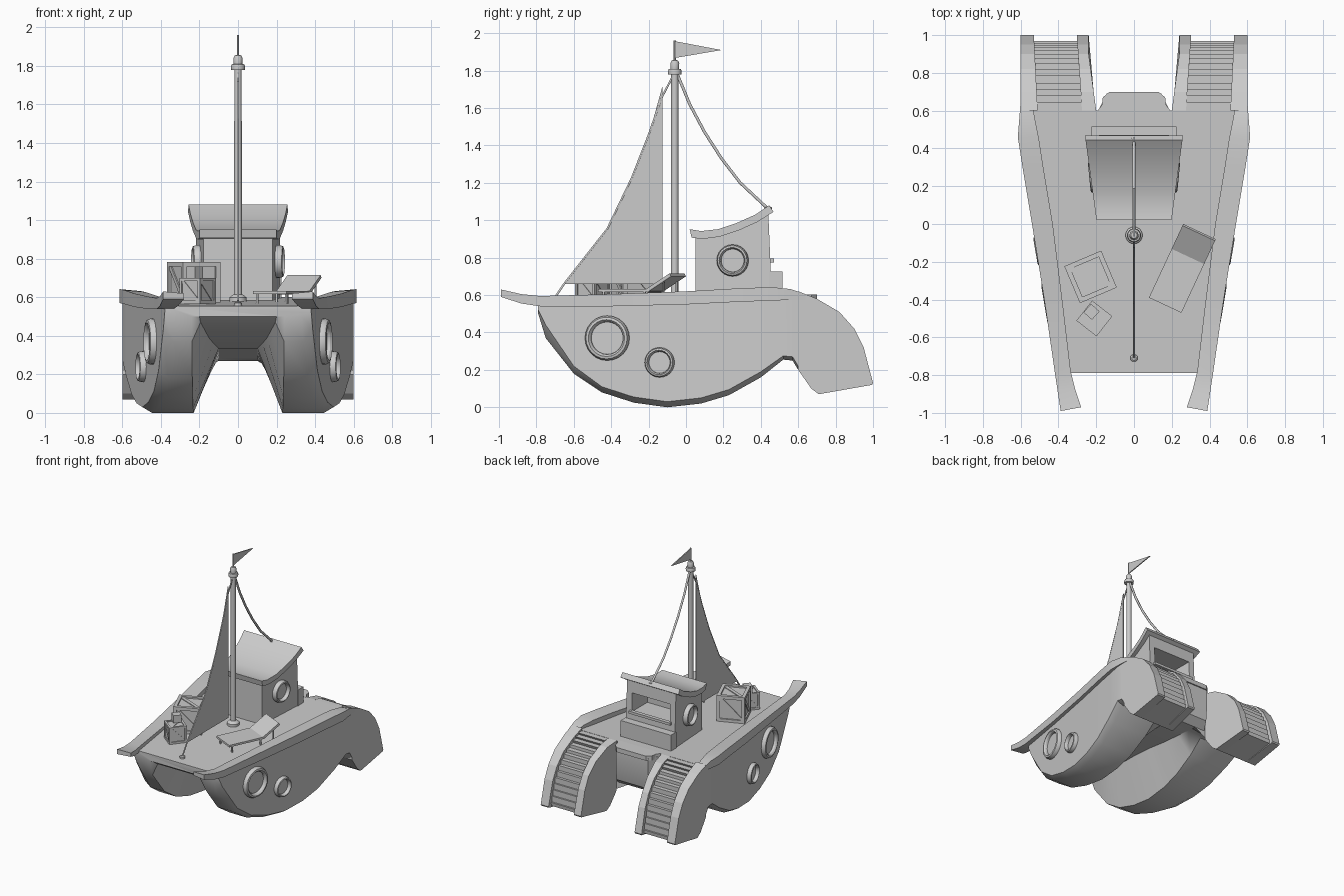
import bpy, bmesh
from math import radians, cos, sin, pi, atan2, hypot
from mathutils import Matrix, Vector

if "Cube" in bpy.data.objects:
    bpy.data.objects.remove(bpy.data.objects["Cube"])


def finish(name, bm, smooth=False):
    bmesh.ops.recalc_face_normals(bm, faces=bm.faces)
    me = bpy.data.meshes.new(name)
    bm.to_mesh(me)
    bm.free()
    ob = bpy.data.objects.new(name, me)
    bpy.context.collection.objects.link(ob)
    bpy.ops.object.select_all(action='DESELECT')
    ob.select_set(True)
    bpy.context.view_layer.objects.active = ob
    if smooth:
        bpy.ops.object.shade_smooth_by_angle(angle=radians(32))
    return ob


def loft(name, rings, smooth=True, closed=True):
    bm = bmesh.new()
    vs = [[bm.verts.new(p) for p in r] for r in rings]
    n = len(vs[0])
    for a, b in zip(vs, vs[1:]):
        for i in range(n):
            bm.faces.new((a[i], a[(i + 1) % n], b[(i + 1) % n], b[i]))
    if closed:
        bm.faces.new(vs[0])
        bm.faces.new(vs[-1])
    return finish(name, bm, smooth)


def prism(name, pts, lo, hi, smooth=False):
    """Side profile (y, z) extruded between the widths lo(y) and hi(y)."""
    return loft(name, [[(f(y), y, z) for y, z in pts] for f in (lo, hi)], smooth)


def lathe(name, prof, loc, axis=(0, 0, 1), n=24):
    m = Matrix.Translation(loc) @ Vector(axis).to_track_quat('Z', 'Y').to_matrix().to_4x4()
    rings = [[m @ Vector((r * cos(2 * pi * i / n), r * sin(2 * pi * i / n), z))
              for i in range(n)] for r, z in prof]
    return loft(name, rings)


def add_box(bm, m, c, s, rot=None):
    t = m @ Matrix.Translation(c) @ (rot or Matrix())
    bmesh.ops.create_cube(bm, size=1, matrix=t @ Matrix.Diagonal((*s, 1)))


def box(name, c, s):
    bm = bmesh.new()
    add_box(bm, Matrix(), c, s)
    return finish(name, bm)


def rope(name, pts, r):
    cu = bpy.data.curves.new(name, 'CURVE')
    cu.dimensions = '3D'
    cu.bevel_depth, cu.bevel_resolution, cu.use_fill_caps = r, 1, True
    sp = cu.splines.new('POLY')
    sp.points.add(len(pts) - 1)
    for p, (y, z) in zip(sp.points, pts):
        p.co = (0, y, z, 1)
    ob = bpy.data.objects.new(name, cu)
    bpy.context.collection.objects.link(ob)
    bpy.ops.object.select_all(action='DESELECT')
    ob.select_set(True)
    bpy.context.view_layer.objects.active = ob
    bpy.ops.object.convert(target='MESH')


# Twin hull: keel height, chine height and tunnel roof along y
rows = [(-.79, .50, .02, .50), (-.75, .37, .07, .47), (-.60, .18, .04, .43), (-.45, .08, .03, .39),
        (-.28, .025, .03, .36), (-.10, 0, .03, .335), (.08, .02, .03, .32), (.23, .065, .03, .30),
        (.40, .16, .03, .285), (.52, .255, .02, .275), (.57, .25, .02, .27), (.60, .20, .02, .27)]
wall = lambda y: min(.60, .38 + .168 * (y + .79))
rings = []
for y, zb, c, zc in rows:
    xo, t = wall(y), (y + .79) / 1.39
    zc, zd = max(zc, zb), .555 + .045 * t
    half = [(.2 - .1 * min(1, t * 2), zc), (.24 - .02 * t, zb), (xo - .05, zb), (xo, zb + c), (xo, zd)]
    rings.append([(x, y, z) for x, z in half] + [(-x, y, z) for x, z in reversed(half)])
loft("hull", rings)

# Middle of the stern with its lip
tap = lambda y: .19 - .05 * max(0, y - .6) / .1
prism("stern_middle", [(.6, .27), (.66, .32), (.69, .45), (.69, .58), (.6, .58)],
      lambda y: -tap(y), tap, True)
loft("stern_lip", [[(-.2, .59, z), (.2, .59, z), (.17, .63, z), (.165, .67, z), (.13, .7, z),
                    (-.13, .7, z), (-.165, .67, z), (-.17, .63, z)] for z in (.565, .602)], False)

# Stern pods with recessed stairs
arc = [(.6, .62), (.7, .58), (.82, .51), (.9, .42), (.95, .32), (1.0, .13)]
under = [(.995, .12), (.71, .07), (.67, .1), (.6, .2)]


def arc_at(t):
    seg = [hypot(b[0] - a[0], b[1] - a[1]) for a, b in zip(arc, arc[1:])]
    d = t * sum(seg)
    for a, b, l in zip(arc, arc[1:], seg):
        if d <= l + 1e-6:
            return a[0] + (b[0] - a[0]) * d / l, a[1] + (b[1] - a[1]) * d / l
        d -= l


steps = []
N = 14
for i in range(N):
    (ya, za), (yb, zb) = arc_at(i / N), arc_at((i + 1) / N)
    k = .03 * min(1, i / 3)
    steps += [(ya - k, za - .022), (yb - k, za - .022)]
steps.append((.965, .125))
for s, side in ((1, "right"), (-1, "left")):
    x_in = lambda y: s * (.20 + .04 * min(1, (y - .6) / .3))
    a = lambda y: s * (.275 + .07 * (y - .6))
    b = lambda y: s * (.51 + .05 * (y - .6))
    prism(side + "_pod_inner_wall", [(.6, .60)] + arc[1:] + under, x_in, a, False)
    prism(side + "_pod_outer_wall", arc + under, b, lambda y: s * .6, False)
    prism(side + "_pod_stairs", steps + under[1:], a, b)

    # Gunwale running past the bow
    rail = [(-.99, .28, .388, .59, .63), (-.88, .31, .405, .555, .605), (-.78, .335, .42, .54, .595),
            (-.4, .38, .475, .54, .605), (0, .43, .54, .55, .62), (.3, .48, .59, .565, .637),
            (.46, .505, .615, .57, .642), (.56, .525, .607, .575, .632), (.64, .54, .601, .575, .605)]
    loft(side + "_gunwale", [[(s * i, y + (.02 if y < -.9 else 0), lo), (s * o, y, lo), (s * o, y, hi),
                              (s * i, y + (.02 if y < -.9 else 0), hi - .01)]
                             for y, i, o, lo, hi in rail])

    # Portholes on hull and cabin
    for nm, y, z, r, x, slope in (("large_porthole", -.42, .37, .12, wall(-.42), .168),
                                  ("small_porthole", -.14, .24, .08, wall(-.14), .168),
                                  ("cabin_porthole", .25, .785, .085, .204, .098)):
        lathe(side + "_" + nm, [(.001, .006), (.72 * r, .006), (.74 * r, .022), (.82 * r, .033),
                                (.93 * r, .03), (r, .012), (r, -.01)],
              (s * x, y, z), (s, -slope, 0))

# Cabin with an open rear window
cab = lambda y: .18 + .098 * (y - .05)
cabin = prism("cabin", [(.05, .57), (.46, .57), (.44, 1.04), (.33, .98), (.2, .925), (.1, .905), (.05, .91)],
              lambda y: -cab(y), cab)
cutter = box("window_cutter", (0, .39, .86), (.34, .28, .15))
cutter.hide_render = True
mod = cabin.modifiers.new("window", 'BOOLEAN')
mod.operation, mod.object, mod.solver = 'DIFFERENCE', cutter, 'EXACT'
bpy.context.view_layer.objects.active = cabin
bpy.ops.object.modifier_apply(modifier="window")
bpy.data.objects.remove(cutter)
box("window_sill", (0, .455, .785), (.37, .03, .02))
box("cabin_rear_bench", (0, .48, .65), (.45, .07, .15))
roof = lambda y: .20 + .136 * (y - .03)
prism("cabin_roof", [(.02, .952), (.08, .942), (.17, .952), (.27, .985), (.37, 1.03), (.445, 1.08),
                     (.468, 1.045), (.38, .99), (.28, .945), (.18, .912), (.09, .9), (.03, .907)],
      lambda y: -roof(y), roof, True)

# Mast, fittings, flag, sail and ropes
lathe("mast", [(.045, .57), (.045, .598), (.03, .612), (.021, .615), (.019, 1.78), (.035, 1.78),
               (.037, 1.795), (.033, 1.808), (.022, 1.81), (.024, 1.84), (.016, 1.855), (.001, 1.857)],
      (0, -.06, 0))
lathe("flag_pole", [(.006, 1.85), (.006, 1.96)], (0, -.06, 0), n=8)
thin = .004
prism("flag", [(-.058, 1.957), (.19, 1.91), (-.058, 1.868)], lambda y: -thin, lambda y: thin)
prism("sail", [(-.125, 1.72), (-.2, 1.45), (-.29, 1.22), (-.42, .95), (-.53, .81), (-.65, .66), (-.125, .66)],
      lambda y: -thin, lambda y: thin)
rope("forestay", [(-.06, 1.79), (-.128, 1.66), (-.2, 1.455), (-.29, 1.225), (-.42, .955), (-.53, .815),
                  (-.65, .662), (-.705, .58)], .006)
rope("backstay", [(-.05, 1.79), (.02, 1.62), (.1, 1.47), (.19, 1.33), (.29, 1.2), (.44, 1.06)], .009)
for nm, y, z in (("bow_ring", -.71, .558), ("roof_ring", .44, 1.055)):
    lathe(nm, [(.02, z - .01), (.02, z + .012), (.012, z + .018), (.001, z + .018)], (0, y, 0), n=12)


# Crates: core, edge beams and cross braces
def crate(name, x, y, z, size, ang, framed=True):
    m = Matrix.Translation((x, y, z + size / 2)) @ Matrix.Rotation(radians(ang), 4, 'Z')
    bm = bmesh.new()
    w = size * .12
    h = (size - w) / 2
    add_box(bm, m, (0, 0, 0), [size - w * .9 if framed else size] * 3)
    if framed:
        for a in (-h, h):
            for b in (-h, h):
                add_box(bm, m, (0, a, b), (size, w, w))
                add_box(bm, m, (a, 0, b), (w, size - 2 * w, w))
                add_box(bm, m, (a, b, 0), (w, w, size - 2 * w))
        turns = [Matrix.Rotation(i * pi / 2, 4, 'Z') for i in range(4)] + [Matrix.Rotation(-pi / 2, 4, 'X')]
        for t in turns:
            add_box(bm, m @ t, (0, -h, 0), (size * 1.08, w * .6, w), Matrix.Rotation(pi / 4, 4, 'Y'))
    finish(name, bm)


crate("large_crate", -.23, -.28, .572, .212, 23)
crate("small_crate", -.21, -.50, .566, .135, -38)
crate("tiny_box", -.225, -.465, .70, .06, -42, False)

# Sun lounger with raised back
m = Matrix.Translation((.165, -.43, 0)) @ Matrix.Rotation(radians(-25), 4, 'Z')
bm = bmesh.new()
add_box(bm, m, (0, .15, .625), (.19, .30, .016))
tilt = atan2(.085, .14)
add_box(bm, m, (0, .355, .665), (.19, .165, .018), Matrix.Rotation(tilt, 4, 'X'))
for x in (-.085, .085):
    for y in (.03, .27):
        add_box(bm, m, (x, y, .595), (.01, .01, .06))
    add_box(bm, m, (x, .38, .63), (.008, .008, .11))
finish("sun_lounger", bm)
